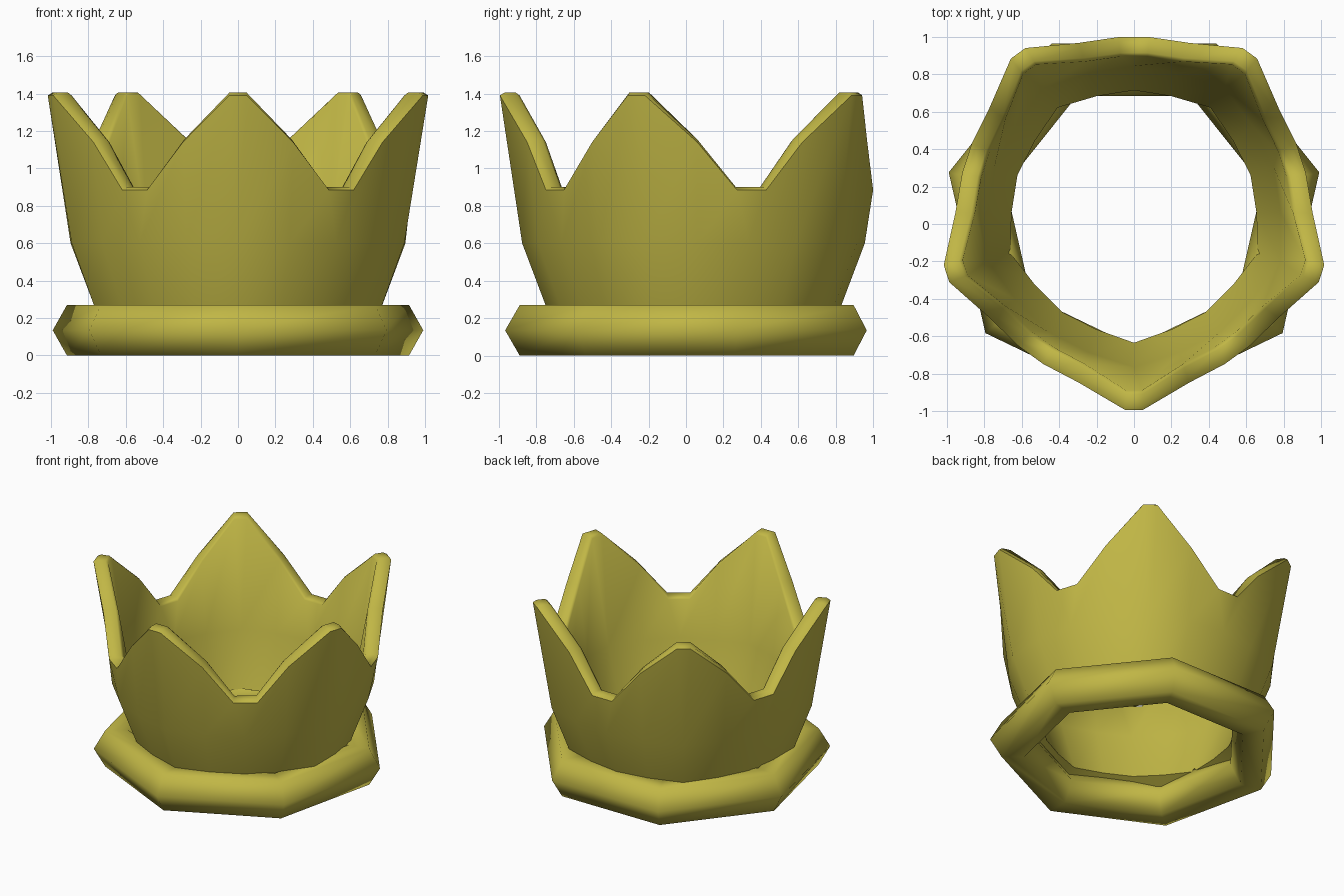
import bpy, bmesh
from math import radians, sin, cos

if "Cube" in bpy.data.objects:
    bpy.data.objects.remove(bpy.data.objects["Cube"])

gold = bpy.data.materials.new("gold")
gold.diffuse_color = (0.53, 0.47, 0.06, 1)
gold.use_nodes = True
gold.node_tree.nodes["Principled BSDF"].inputs["Base Color"].default_value = gold.diffuse_color

# base ring: seven-sided torus with hexagonal section
bpy.ops.mesh.primitive_torus_add(major_segments=7, minor_segments=6,
                                 major_radius=0.86, minor_radius=0.156,
                                 location=(0, 0.05, 0.135), rotation=(0, 0, radians(-90)))
ring = bpy.context.object
ring.name = "base_ring"
ring.data.materials.append(gold)
bpy.ops.object.shade_smooth()

# crown wall: columns are (lower angle, rim angle, kind); blunt tips and valleys use two rim points
CY = 0.06
SECTOR = [(-18, -18, "side"), (0, -2.6, "peak"), (0, 2.6, "peak"),
          (18, 18, "side"), (36, 31, "valley"), (36, 41, "valley")]
RIM = {"peak": (1.055, 1.405), "side": (0.955, 1.155), "valley": (0.943, 0.9)}
SPREAD = {"peak": 0.04, "side": 0.0, "valley": 0.0}


def column(low, top, kind):
    r, z = RIM[kind]
    d = SPREAD[kind]
    pts = [(low, 0.74 + d, 0.19), (low, 0.895 + d, 0.6),
           (top, r, z - 0.015), (top, r - 0.025, z),
           (top, r - 0.085, z), (top, r - 0.105, z - 0.015),
           (low, 0.785 + d, 0.62), (low, 0.655 + d, 0.23)]
    return [(rad * cos(radians(a)), rad * sin(radians(a)) + CY, h) for a, rad, h in pts]


bm = bmesh.new()
cols = []
for i in range(5):
    base = -90 + 72 * i
    for low, top, kind in SECTOR:
        cols.append([bm.verts.new(p) for p in column(base + low, base + top, kind)])
for i, a in enumerate(cols):
    b = cols[(i + 1) % len(cols)]
    for j in range(8):
        k = (j + 1) % 8
        bm.faces.new((a[j], b[j], b[k], a[k]))
bmesh.ops.remove_doubles(bm, verts=bm.verts, dist=0.0005)
bmesh.ops.recalc_face_normals(bm, faces=bm.faces)
me = bpy.data.meshes.new("crown_wall")
bm.to_mesh(me)
bm.free()
wall = bpy.data.objects.new("crown_wall", me)
bpy.context.collection.objects.link(wall)
me.materials.append(gold)
bpy.ops.object.select_all(action='DESELECT')
wall.select_set(True)
bpy.context.view_layer.objects.active = wall
bpy.ops.object.shade_smooth_by_angle(angle=radians(60))
